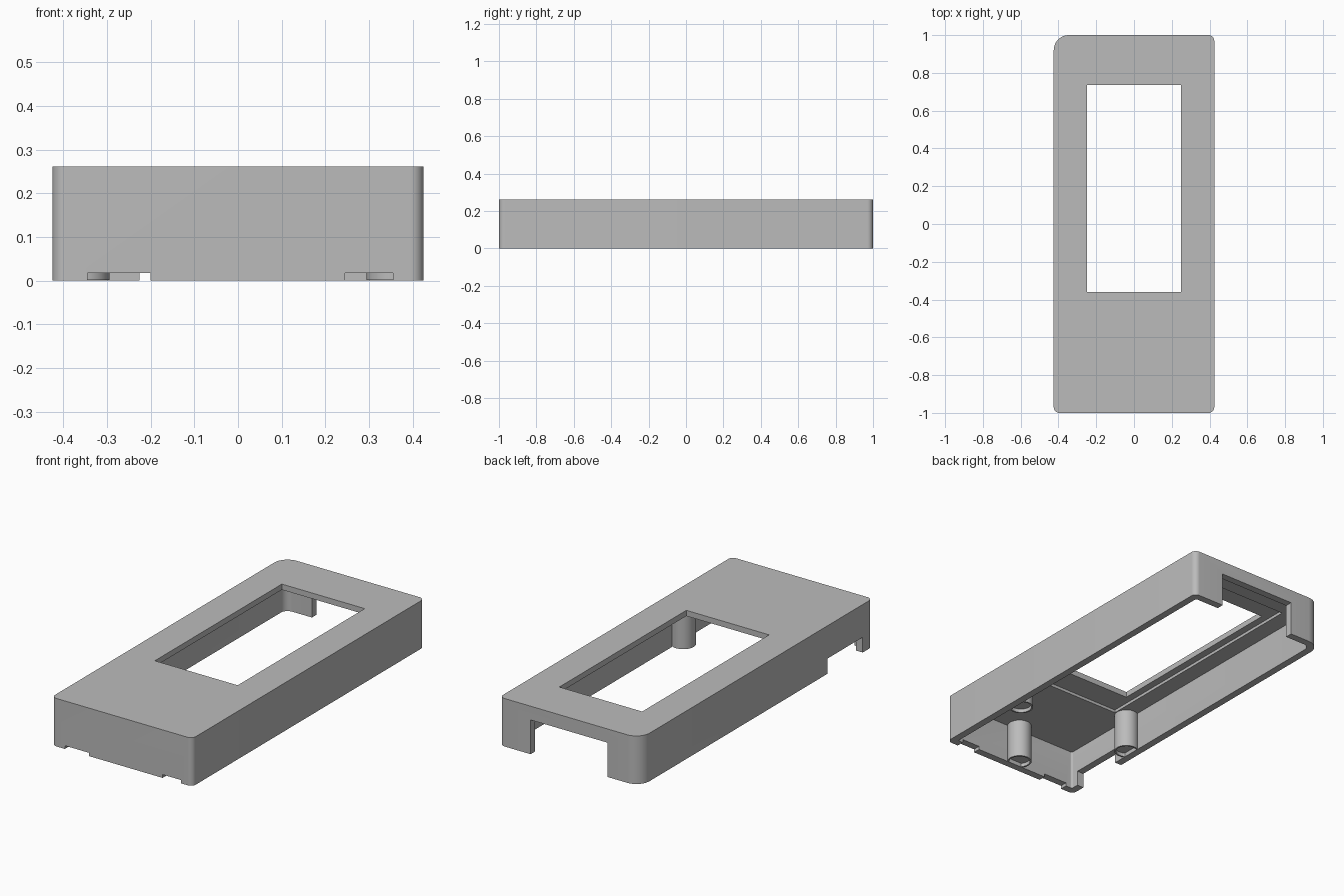
import bpy, bmesh, math

old = bpy.data.objects.get("Cube")
if old:
    bpy.data.objects.remove(old, do_unlink=True)

HX, HY, H = 0.425, 1.0, 0.262
WALL = 0.04
CEILING, RECESS_Z = 0.215, 0.231

grey = bpy.data.materials.new("matte grey")
grey.use_nodes = True
grey.diffuse_color = (0.5, 0.5, 0.5, 1)
grey.node_tree.nodes["Principled BSDF"].inputs["Base Color"].default_value = (0.5, 0.5, 0.5, 1)


def make_object(name, bm):
    bmesh.ops.recalc_face_normals(bm, faces=bm.faces)
    mesh = bpy.data.meshes.new(name)
    bm.to_mesh(mesh)
    bm.free()
    mesh.materials.append(grey)
    ob = bpy.data.objects.new(name, mesh)
    bpy.context.collection.objects.link(ob)
    return ob


def rounded_block(name, hx, hy, z0, z1, radii, steps=10):
    """Extruded rectangle; radii run anticlockwise from the +x +y corner."""
    bm = bmesh.new()
    ring = []
    for i, ((sx, sy), r) in enumerate(zip(((1, 1), (-1, 1), (-1, -1), (1, -1)), radii)):
        for k in range(steps + 1):
            a = math.pi / 2 * (i + k / steps)
            ring.append(bm.verts.new((sx * (hx - r) + r * math.cos(a),
                                      sy * (hy - r) + r * math.sin(a), z0)))
    face = bm.faces.new(ring)
    top = bmesh.ops.extrude_face_region(bm, geom=[face])["geom"]
    bmesh.ops.translate(bm, vec=(0, 0, z1 - z0),
                        verts=[v for v in top if isinstance(v, bmesh.types.BMVert)])
    return make_object(name, bm)


def box(name, x, y, z):
    """Box from (min, max) pairs."""
    bm = bmesh.new()
    bmesh.ops.create_cube(bm, size=1)
    for v in bm.verts:
        for i, (lo, hi) in enumerate((x, y, z)):
            v.co[i] = lo if v.co[i] < 0 else hi
    return make_object(name, bm)


def cylinder(name, x, y, r, z0, z1):
    bm = bmesh.new()
    bmesh.ops.create_cone(bm, cap_ends=True, segments=40, radius1=r, radius2=r, depth=z1 - z0)
    bmesh.ops.translate(bm, vec=(x, y, (z0 + z1) / 2), verts=bm.verts)
    return make_object(name, bm)


def cut(target, cutters):
    """Subtract the cutters, bake the result and remove the cutters."""
    for c in cutters:
        c.hide_render = True
        mod = target.modifiers.new("cut", "BOOLEAN")
        mod.operation, mod.solver, mod.object = "DIFFERENCE", "EXACT", c
    bpy.context.view_layer.update()
    deps = bpy.context.evaluated_depsgraph_get()
    mesh = bpy.data.meshes.new_from_object(target.evaluated_get(deps))
    target.modifiers.clear()
    target.data = mesh
    for c in cutters:
        bpy.data.objects.remove(c, do_unlink=True)


def smooth(ob):
    bpy.ops.object.select_all(action="DESELECT")
    ob.select_set(True)
    bpy.context.view_layer.objects.active = ob
    bpy.ops.object.shade_smooth_by_angle(angle=math.radians(30))


# Case shell with one larger corner
shell = rounded_block("case_shell", HX, HY, 0, H, (0.03, 0.08, 0.03, 0.03))
below = -0.1
cut(shell, [
    rounded_block("cavity", HX - WALL, HY - WALL, below, CEILING, (0.01, 0.04, 0.01, 0.01)),
    box("screen_recess", (-0.29, 0.29), (-0.5, 0.85), (0.1, RECESS_Z)),
    box("window", (-0.25, 0.25), (-0.36, 0.735), (0.1, 0.4)),
    box("back_opening", (-0.226, 0.238), (0.9, 1.1), (below, 0.187)),
    box("side_notch", (-0.5, -0.37), (-0.916, -0.611), (below, 0.083)),
    box("front_slot_a", (-0.345, -0.2), (-1.1, -0.95), (below, 0.018)),
    box("front_slot_b", (0.245, 0.355), (-1.1, -0.95), (below, 0.018)),
])
smooth(shell)

# Screw posts hanging from the ceiling, with shallow recessed ends
for name, x, y in (("left_post", 0.357, -0.487), ("right_post", -0.357, -0.487),
                   ("front_post", 0.0, -0.925)):
    post = cylinder(name, x, y, 0.0625, 0.002, CEILING + 0.01)
    cut(post, [cylinder("post_hole", x, y, 0.054, below, 0.022)])
    smooth(post)
